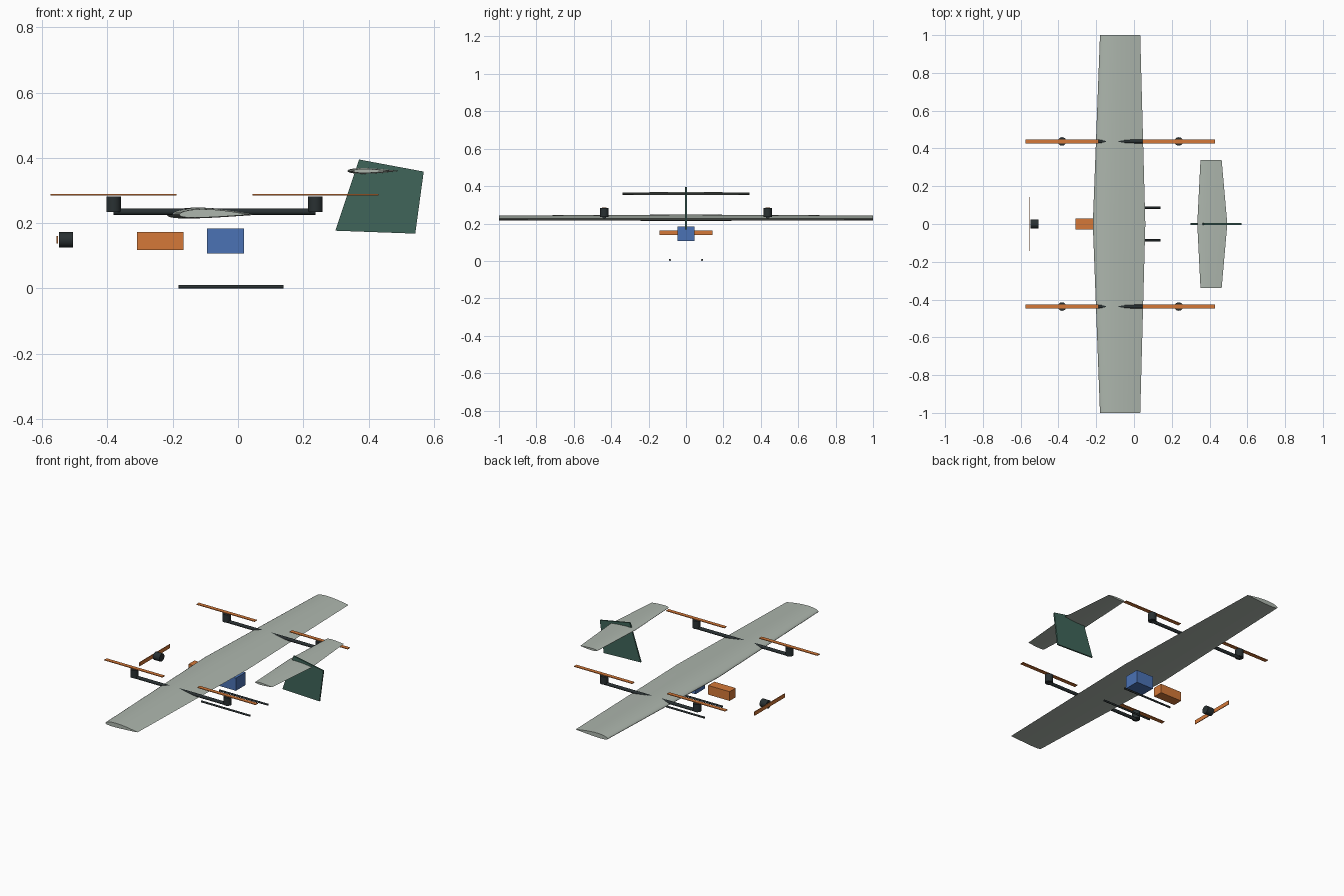
import bpy, bmesh, math
from mathutils import Matrix, Vector

if "Cube" in bpy.data.objects:
    bpy.data.objects.remove(bpy.data.objects["Cube"])


def material(name, rgb):
    m = bpy.data.materials.new(name)
    m.diffuse_color = (*rgb, 1)
    m.use_nodes = True
    m.node_tree.nodes["Principled BSDF"].inputs["Base Color"].default_value = m.diffuse_color
    return m


PALE = material("pale_grey_green", (0.42, 0.47, 0.42))
GREEN = material("dark_green", (0.05, 0.13, 0.10))
ORANGE = material("orange", (0.66, 0.19, 0.04))
BLUE = material("blue", (0.07, 0.17, 0.46))
DARK = material("carbon", (0.022, 0.030, 0.032))


def finish(name, bm, mat, smooth=False):
    bmesh.ops.recalc_face_normals(bm, faces=bm.faces)
    me = bpy.data.meshes.new(name)
    bm.to_mesh(me)
    bm.free()
    me.materials.append(mat)
    ob = bpy.data.objects.new(name, me)
    bpy.context.collection.objects.link(ob)
    if smooth:
        bpy.context.view_layer.objects.active = ob
        ob.select_set(True)
        bpy.ops.object.shade_smooth_by_angle(angle=math.radians(35))
        ob.select_set(False)
    return ob


def box(name, center, size, mat):
    bm = bmesh.new()
    bmesh.ops.create_cube(bm, size=1, matrix=Matrix.Translation(center) @ Matrix.Diagonal((*size, 1)))
    return finish(name, bm, mat)


def rod(name, a, b, r, mat, sides=24):
    a, b = Vector(a), Vector(b)
    d = b - a
    rot = d.to_track_quat('Z', 'Y').to_matrix().to_4x4()
    bm = bmesh.new()
    bmesh.ops.create_cone(bm, cap_ends=True, segments=sides, radius1=r, radius2=r,
                          depth=d.length, matrix=Matrix.Translation((a + b) / 2) @ rot)
    return finish(name, bm, mat, True)


def airfoil(thick, camber, n=16):
    """Closed four-digit style section, unit chord, trailing edge over the top and back."""
    upper, lower = [], []
    for i in range(n + 1):
        x = (1 - math.cos(math.pi * i / n)) / 2
        t = 5 * thick * (0.2969 * math.sqrt(x) - 0.126 * x - 0.3516 * x**2
                         + 0.2843 * x**3 - 0.1036 * x**4)
        p = 0.4
        c = camber / p**2 * (2 * p * x - x * x) if x < p else \
            camber / (1 - p)**2 * (1 - 2 * p + 2 * p * x - x * x)
        upper.append((x, c + t))
        lower.append((x, c - t))
    return upper[::-1] + lower[1:-1]


def lifting_surface(name, stations, section, z):
    """Loft the section through (y, leading x, trailing x) stations."""
    bm = bmesh.new()
    rings = [[bm.verts.new((le + (te - le) * u, y, z + (te - le) * v)) for u, v in section]
             for y, le, te in stations]
    n = len(section)
    for a, b in zip(rings, rings[1:]):
        for i in range(n):
            j = (i + 1) % n
            bm.faces.new((a[i], a[j], b[j], b[i]))
    bm.faces.new(rings[0])
    bm.faces.new(rings[-1])
    return finish(name, bm, PALE, True)


# Main wing and its spar
lifting_surface("main_wing", [(-1, -0.18, 0.033), (0, -0.218, 0.06), (1, -0.18, 0.033)],
                airfoil(0.12, 0.02), 0.226)
rod("wing_spar", (-0.127, -1, 0.231), (-0.127, 1, 0.231), 0.009, PALE)

# Tailplane
lifting_surface("tailplane", [(-0.34, 0.352, 0.464), (0, 0.335, 0.494), (0.34, 0.352, 0.464)],
                airfoil(0.11, 0), 0.360)

# Vertical fin
bm = bmesh.new()
outline = [(0.298, 0.177), (0.543, 0.168), (0.569, 0.358), (0.371, 0.395)]
face = bm.faces.new([bm.verts.new((x, -0.0045, z)) for x, z in outline])
ext = bmesh.ops.extrude_face_region(bm, geom=[face])
bmesh.ops.translate(bm, vec=(0, 0.009, 0),
                    verts=[v for v in ext["geom"] if isinstance(v, bmesh.types.BMVert)])
finish("vertical_fin", bm, GREEN)

# Lift booms with motors and rotors, landing skids
for side, s in (("left", -1), ("right", 1)):
    y = 0.437 * s
    rod(f"boom_{side}", (-0.381, y, 0.235), (0.237, y, 0.235), 0.0095, DARK)
    for end, x in (("front", -0.381), ("rear", 0.237)):
        rod(f"lift_motor_{end}_{side}", (x, y, 0.235), (x, y, 0.282), 0.0225, DARK)
        box(f"lift_rotor_{end}_{side}", (x, y, 0.287), (0.386, 0.023, 0.004), ORANGE)
    rod(f"landing_skid_{side}", (-0.183, 0.086 * s, 0.0055), (0.140, 0.086 * s, 0.0055), 0.0055, DARK, 16)

# Nose motor and propeller
rod("nose_motor", (-0.548, 0, 0.149), (-0.505, 0, 0.149), 0.0235, DARK)
box("nose_propeller", (-0.554, 0, 0.150), (0.004, 0.286, 0.023), ORANGE)

# Battery and payload blocks
box("battery", (-0.2385, 0, 0.1455), (0.142, 0.058, 0.055), ORANGE)
box("payload_box", (-0.0385, 0, 0.145), (0.113, 0.092, 0.076), BLUE)
